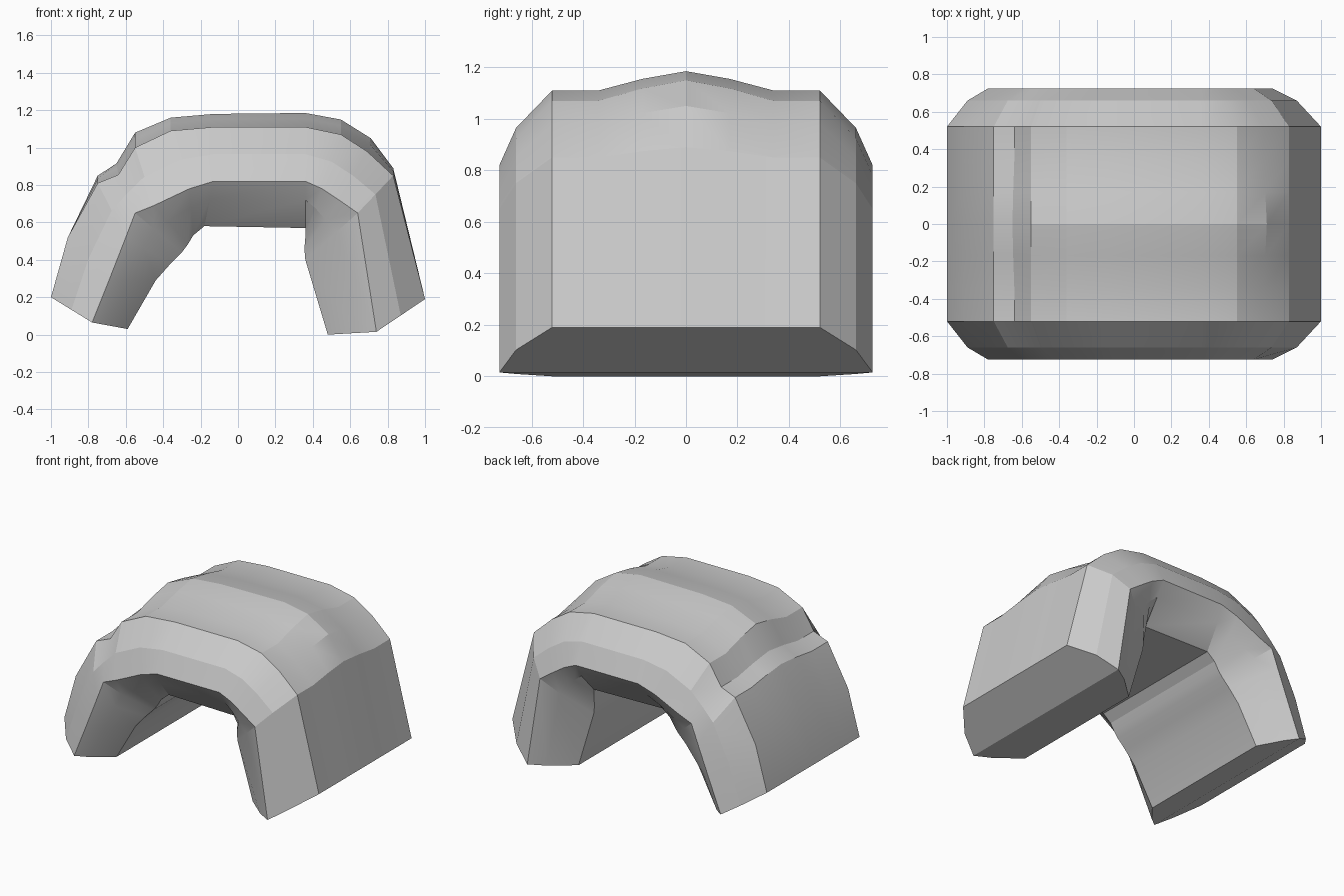
import bpy, bmesh, math

if "Cube" in bpy.data.objects:
    bpy.data.objects.remove(bpy.data.objects["Cube"])

# Arch stations, left foot to right foot:
# outer x,z | side face x,z | inner x,z | centre ridge offset x,z
STATIONS = [
    (-1.00, .20, -.78, .065, -.59, .03, 0, 0),
    (-.91, .52, -.69, .29, -.44, .29, 0, 0),
    (-.75, .81, -.60, .52, -.36, .38, 0, .04),
    (-.64, .855, -.55, .65, -.30, .44, -.01, .06),
    (-.55, 1.00, -.45, .69, -.27, .48, 0, .08),
    (-.36, 1.09, -.26, .78, -.24, .53, 0, .07),
    (-.13, 1.11, -.13, .82, -.18, .58, 0, .07),
    (.36, 1.11, .36, .82, .36, .57, 0, .075),
    (.55, 1.07, .45, .78, .36, .52, 0, .08),
    (.69, .98, .54, .72, .355, .46, .02, .07),
    (.83, .85, .64, .65, .36, .40, 0, .04),
    (1.00, .19, .74, .015, .48, 0, 0, 0),
]


def section(s):
    """Closed cross-section: outer skin from -y to +y, then inner skin back."""
    ox, oz, fx, fz, ix, iz, bx, bz = s
    half = [
        (fx, .725, fz),                              # side face
        ((ox + fx) / 2, .66, (oz + fz) / 2),         # outer chamfer
        (ox, .52, oz),
        (ox, .34, oz),
        (ox + bx * .6, .17, oz + bz * .6),           # ridge shoulder
    ]
    outer = [(x, -y, z) for x, y, z in half]
    outer += [(ox + bx, 0, oz + bz)] + half[::-1]
    w = .4
    nx, nz = fx + (ix - fx) * w, fz + (iz - fz) * w
    inner = [(nx, .66, nz), (ix, .52, iz), (ix, -.52, iz), (nx, -.66, nz)]
    return outer + inner


bm = bmesh.new()
rings = [[bm.verts.new(p) for p in section(s)] for s in STATIONS]

# Skin between neighbouring sections
for a, b in zip(rings, rings[1:]):
    n = len(a)
    for i in range(n):
        j = (i + 1) % n
        bm.faces.new((a[i], a[j], b[j], b[i]))

# Feet: each end folds along the line between the two side points
for r in (rings[0], rings[-1]):
    bm.faces.new(r[:11])
    bm.faces.new([r[0]] + r[10:])

bmesh.ops.recalc_face_normals(bm, faces=bm.faces)
mesh = bpy.data.meshes.new("arched_plate")
bm.to_mesh(mesh)
bm.free()

arch = bpy.data.objects.new("arched_plate", mesh)
bpy.context.collection.objects.link(arch)

grey = bpy.data.materials.new("plain grey")
grey.diffuse_color = (.6, .6, .6, 1)
grey.use_nodes = True
grey.node_tree.nodes["Principled BSDF"].inputs["Base Color"].default_value = grey.diffuse_color
mesh.materials.append(grey)

bpy.context.view_layer.objects.active = arch
arch.select_set(True)
bpy.ops.object.shade_smooth_by_angle(angle=math.radians(17))
